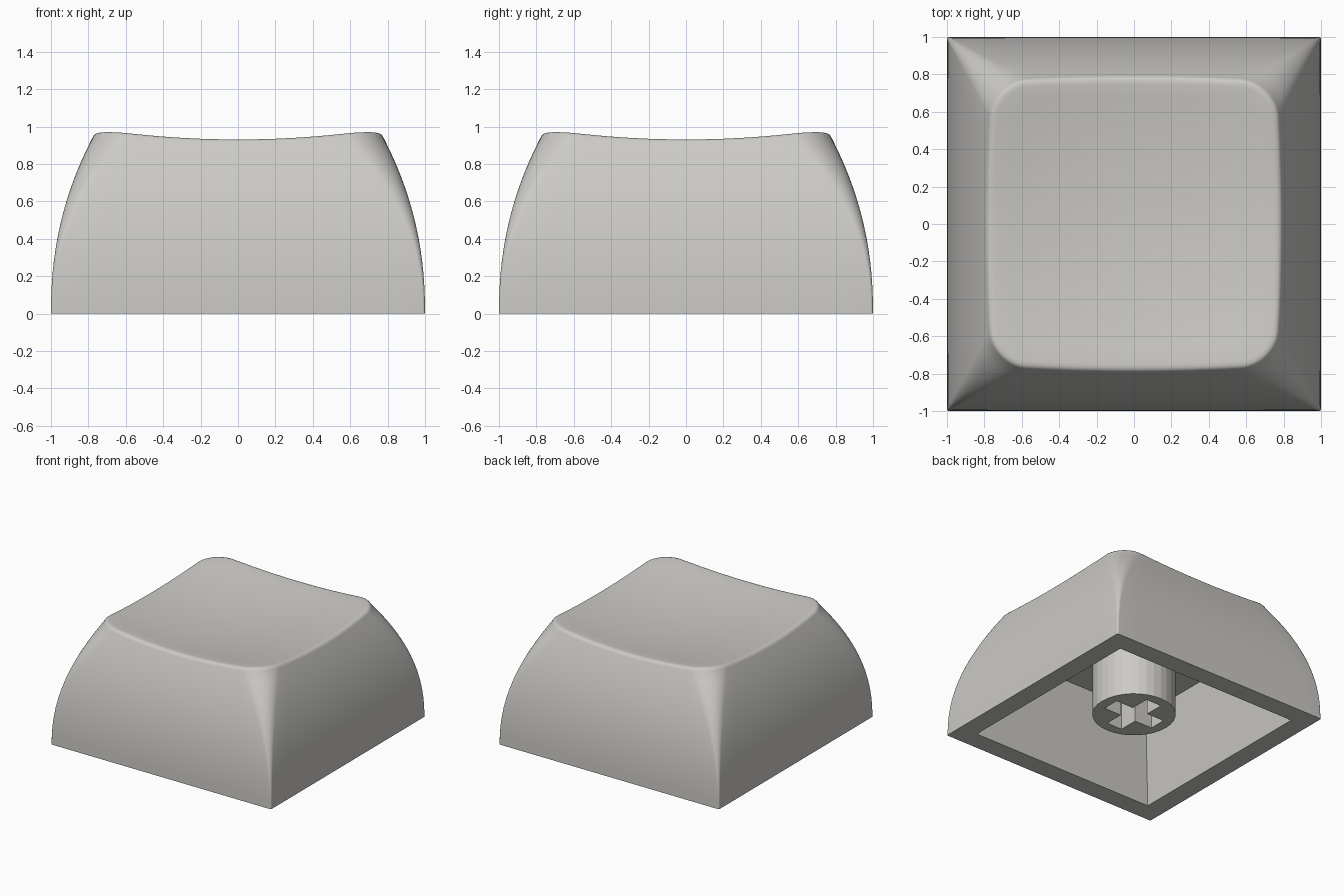
import bpy, bmesh, math

if "Cube" in bpy.data.objects:
    bpy.data.objects.remove(bpy.data.objects["Cube"])

plastic = bpy.data.materials.new("warm_grey_plastic")
plastic.diffuse_color = (0.60, 0.59, 0.565, 1)
plastic.use_nodes = True
plastic.node_tree.nodes["Principled BSDF"].inputs["Base Color"].default_value = plastic.diffuse_color

ARC, STRAIGHT = 10, 12          # segments per corner arc and per straight side


def ring(h, r):
    """Rounded square outline, half-width h, corner radius r."""
    pts = []
    c = h - r
    for q in range(4):
        ca, sa = round(math.cos(q * math.pi / 2)), round(math.sin(q * math.pi / 2))
        local = [(h, -c + 2 * c * i / STRAIGHT) for i in range(STRAIGHT)]
        for i in range(ARC):
            a = math.pi / 2 * i / ARC
            local.append((c + r * math.cos(a), c + r * math.sin(a)))
        pts += [(x * ca - y * sa, x * sa + y * ca) for x, y in local]
    return pts


def dish(x, y):
    return 0.873 + 0.104 * (x * x + y * y)


def half_width(z):
    return 1 - 0.222 * (z / 0.94) ** 2.2


def radius(h):
    return 0.012 + 0.19 * (1 - h) / 0.222


def wall_point(i, t, inset=0.0):
    """Point i on the curved side wall, t from 0 (bottom) to 1 (top edge)."""
    h, z = 0.8, 0
    for _ in range(12):
        x, y = ring(h, radius(h))[i]
        z = t * (dish(x, y) - 0.03)
        h = half_width(z)
    x, y = ring(h - inset, max(radius(h) - inset, 0.001))[i]
    return x, y, z


def add_object(name, bm):
    me = bpy.data.meshes.new(name)
    bm.to_mesh(me)
    bm.free()
    ob = bpy.data.objects.new(name, me)
    me.materials.append(plastic)
    bpy.context.collection.objects.link(ob)
    return ob


def prism(name, outline, z0, z1):
    bm = bmesh.new()
    lo = [bm.verts.new((x, y, z0)) for x, y in outline]
    hi = [bm.verts.new((x, y, z1)) for x, y in outline]
    n = len(outline)
    bm.faces.new(lo[::-1])
    bm.faces.new(hi)
    for i in range(n):
        bm.faces.new((lo[i], lo[(i + 1) % n], hi[(i + 1) % n], hi[i]))
    return add_object(name, bm)


# Key shell: cavity, rim, curved walls, rounded edge and dished top
N = 4 * (ARC + STRAIGHT)
loops = [[(x, y, z) for x, y in ring(h, 0)] for h, z in ((0.72, 0.70), (0.84, 0))]
for k in range(15):
    loops.append([wall_point(i, k / 14) for i in range(N)])
for inset, drop in ((0.005, 0.019), (0.014, 0.009), (0.026, 0.003), (0.045, 0)):
    row = [wall_point(i, 1, inset) for i in range(N)]
    loops.append([(x, y, dish(x, y) - drop) for x, y, _ in row])
edge = loops[-1]
for s in (0.9, 0.75, 0.6, 0.45, 0.3, 0.15):
    loops.append([(x * s, y * s, dish(x * s, y * s)) for x, y, _ in edge])

bm = bmesh.new()
rows = [[bm.verts.new(p) for p in loop] for loop in loops]
for a, b in zip(rows, rows[1:]):
    for i in range(N):
        j = (i + 1) % N
        bm.faces.new((a[i], a[j], b[j], b[i]))
bm.faces.new(rows[0][::-1])
centre = bm.verts.new((0, 0, dish(0, 0)))
for i in range(N):
    bm.faces.new((rows[-1][i], rows[-1][(i + 1) % N], centre))
bmesh.ops.remove_doubles(bm, verts=bm.verts[:], dist=1e-4)
bmesh.ops.recalc_face_normals(bm, faces=bm.faces[:])
shell = add_object("key_shell", bm)
bpy.context.view_layer.objects.active = shell
shell.select_set(True)
bpy.ops.object.shade_smooth_by_angle(angle=math.radians(35))

# Stem: faceted post with a cross-shaped socket
post = [(0.314 * math.cos(2 * math.pi * i / 32), 0.314 * math.sin(2 * math.pi * i / 32))
        for i in range(32)]
stem = prism("stem", post, 0.11, 0.72)

w, l = 0.07, 0.23
quarter = [(l, -w), (l, w), (w, w)]
cross = []
for q in range(4):
    for x, y in quarter:
        for _ in range(q):
            x, y = -y, x
        cross.append((x, y))
cutter = prism("socket_cutter", cross, 0.0, 0.58)
cutter.hide_render = True
cutter.display_type = 'WIRE'
cut = stem.modifiers.new("socket", 'BOOLEAN')
cut.operation = 'DIFFERENCE'
cut.solver = 'EXACT'
cut.object = cutter
